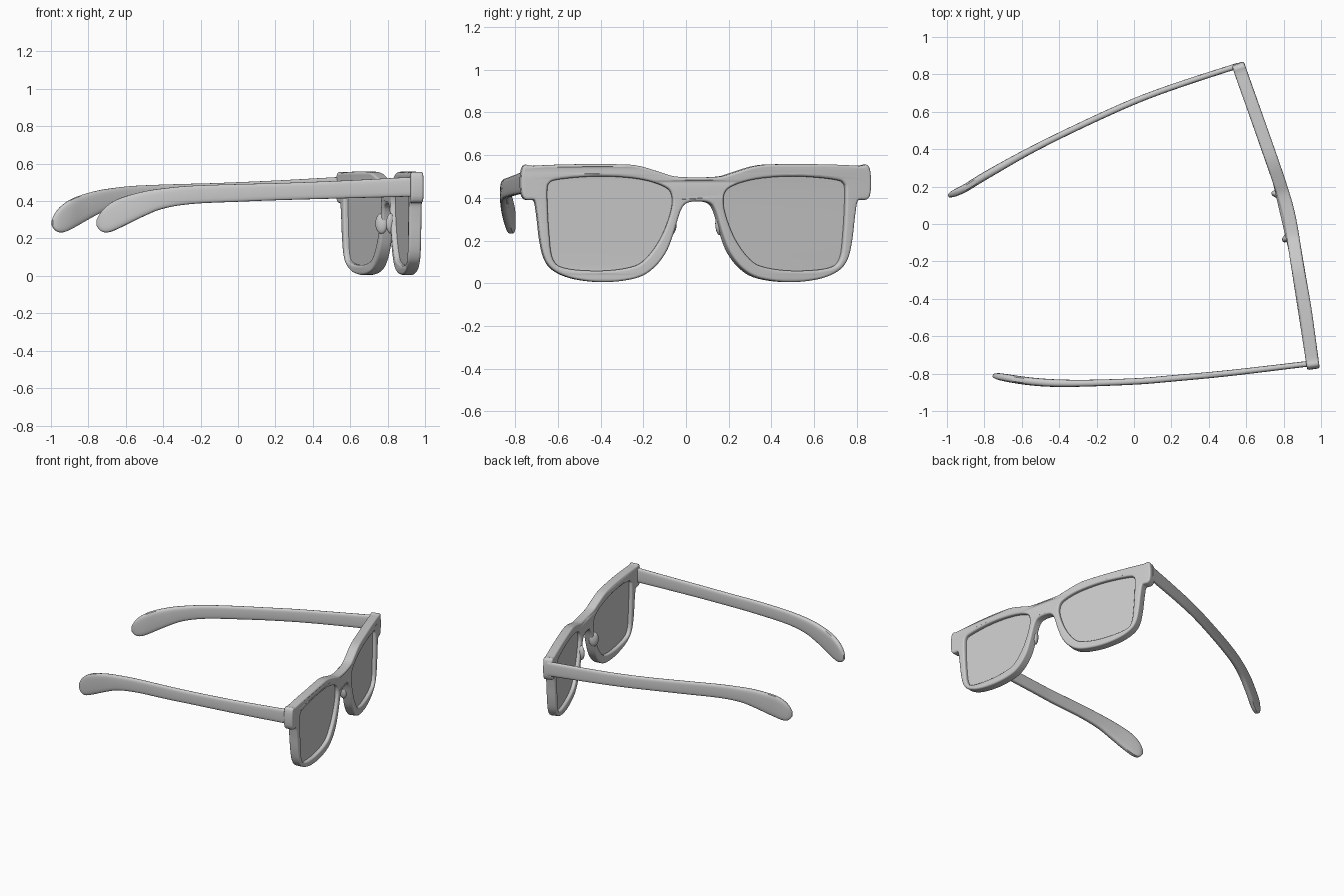
import bpy, bmesh, math
from mathutils import Vector, Matrix

if "Cube" in bpy.data.objects:
    bpy.data.objects.remove(bpy.data.objects["Cube"])

grey = bpy.data.materials.new("soft_grey")
grey.diffuse_color = (0.6, 0.6, 0.6, 1)
grey.use_nodes = True
grey.node_tree.nodes["Principled BSDF"].inputs["Base Color"].default_value = grey.diffuse_color


def spline(pts, closed=False, steps=5):
    """Smooth curve through the given points."""
    p = [Vector(q) for q in pts]
    n = len(p)
    get = (lambda i: p[i % n]) if closed else (lambda i: p[max(0, min(n - 1, i))])
    out = []
    for i in range(n if closed else n - 1):
        a, b, c, d = get(i - 1), get(i), get(i + 1), get(i + 2)
        for k in range(steps):
            t = k / steps
            out.append(0.5 * (2 * b + (c - a) * t + (2 * a - 5 * b + 4 * c - d) * t * t
                              + (3 * b - a - 3 * c + d) * t ** 3))
    if not closed:
        out.append(p[-1])
    return out


def lookup(samples, s):
    """Linear lookup in samples sorted by their first value."""
    for a, b in zip(samples, samples[1:]):
        if s <= b[0]:
            break
    return a.lerp(b, (s - a[0]) / (b[0] - a[0]))


def grow(pts, dist):
    """Move a closed outline outwards (or inwards if negative)."""
    p = [Vector(q) for q in pts]
    n = len(p)
    area = sum(p[i - 1].x * p[i].y - p[i].x * p[i - 1].y for i in range(n))
    sign = 1 if area > 0 else -1
    out = []
    for i in range(n):
        t = ((p[i] - p[i - 1]).normalized() + (p[(i + 1) % n] - p[i]).normalized()).normalized()
        out.append(p[i] + Vector((t.y, -t.x)) * dist * sign)
    return out


# Bow of the frame front: (y, x) of its middle surface
BOW = spline([(-0.95, 0.985), (-0.73, 0.953), (-0.455, 0.915), (-0.21, 0.872), (0.03, 0.832),
              (0.2, 0.785), (0.476, 0.69), (0.79, 0.578), (0.95, 0.525)])


def bow(v):
    """Place (sideways, height, depth) on the bowed front."""
    u, z, d = v
    y = 0.052 + u * (0.975 if u > 0 else 1.0)
    x = lookup(BOW, y)[1]
    m = (lookup(BOW, y + 0.04)[1] - lookup(BOW, y - 0.04)[1]) / 0.08
    n = Vector((1, -m)).normalized()
    return Vector((x + n.x * d, y + n.y * d, z))


def finish(name, bm, angle=40):
    bmesh.ops.remove_doubles(bm, verts=bm.verts, dist=0.0002)
    bmesh.ops.recalc_face_normals(bm, faces=bm.faces)
    me = bpy.data.meshes.new(name)
    bm.to_mesh(me)
    bm.free()
    me.shade_smooth()
    me.set_sharp_from_angle(angle=math.radians(angle))
    me.materials.clear()
    me.materials.append(grey)
    ob = bpy.data.objects.new(name, me)
    bpy.context.collection.objects.link(ob)
    return ob


def plate(name, outlines, extrude, bevel=0.0):
    """Filled outline with holes, thickened and bent onto the bow."""
    cu = bpy.data.curves.new(name + "_outline", 'CURVE')
    cu.dimensions, cu.fill_mode = '2D', 'BOTH'
    cu.extrude, cu.bevel_depth, cu.bevel_resolution = extrude, bevel, 2
    for pts in outlines:
        sp = cu.splines.new('POLY')
        sp.points.add(len(pts) - 1)
        for q, co in zip(sp.points, pts):
            q.co = (co[0], co[1], 0, 1)
        sp.use_cyclic_u = True
    tmp = bpy.data.objects.new(name + "_outline", cu)
    bpy.context.collection.objects.link(tmp)
    bpy.context.view_layer.update()
    me = bpy.data.meshes.new_from_object(tmp.evaluated_get(bpy.context.evaluated_depsgraph_get()))
    bpy.data.objects.remove(tmp)
    bm = bmesh.new()
    bm.from_mesh(me)
    bpy.data.meshes.remove(me)
    for v in bm.verts:
        v.co = bow(v.co)
    ob = finish(name, bm)
    ob.modifiers.new("even_shading", 'WEIGHTED_NORMAL').keep_sharp = True
    return ob


# Half outlines (sideways from the bridge centre, height)
HALF = [(0, .496), (.105, .5), (.175, .52), (.27, .548), (.363, .557), (.597, .557),
        (.77, .55), (.82, .54), (.82, .405), (.766, .389), (.752, .323), (.738, .206),
        (.715, .112), (.668, .056), (.574, .019), (.434, .005), (.293, .023), (.213, .066),
        (.152, .14), (.115, .23), (.082, .337), (.054, .375), (0, .384)]
HOLE = [(.705, .417), (.696, .468), (.645, .487), (.457, .501), (.27, .487), (.152, .45),
        (.12, .403), (.129, .323), (.176, .206), (.246, .112), (.316, .075), (.457, .058),
        (.62, .07), (.678, .112), (.696, .23)]


def mirror(pts):
    return [(-u, z) for u, z in reversed(pts)]


# Frame front with two lens openings
BEV = 0.012
outer = HALF + mirror(HALF)[1:-1]
plate("frame_front",
      [spline(grow(outer, -BEV), True)] + [spline(grow(h, BEV), True) for h in (HOLE, mirror(HOLE))],
      0.034 - BEV, BEV)

# Lenses and nose pads
for side, hole, s in (("right", HOLE, 1), ("left", mirror(HOLE), -1)):
    plate(side + "_lens", [spline(grow(hole, 0.008), True)], 0.008)
    bm = bmesh.new()
    bmesh.ops.create_uvsphere(bm, u_segments=16, v_segments=10, radius=1)
    for v in bm.verts:
        v.co = bow(((0.118 + 0.022 * v.co.x - 0.012 * v.co.y) * s,
                    0.28 + 0.055 * v.co.z, -0.03 + 0.03 * v.co.y))
    finish(side + "_nose_pad", bm)

# Temple side profile: (fraction of length, top, bottom, half thickness)
TEMPLE = spline([(0, .53, .425, .015), (.22, .51, .415, .016), (.43, .496, .405, .017),
                 (.55, .491, .397, .017), (.70, .482, .385, .018), (.79, .468, .36, .02),
                 (.85, .452, .32, .021), (.92, .42, .262, .021), (.96, .385, .234, .02),
                 (.985, .345, .238, .017), (1, .302, .266, .008)])


def temple(name, path):
    """Loft a rounded bar along a path seen from above."""
    pts = spline(path, steps=8)
    run = [0.0]
    for a, b in zip(pts, pts[1:]):
        run.append(run[-1] + (b - a).length)
    track = [Vector((r / run[-1], p.x, p.y)) for r, p in zip(run, pts)]
    bm = bmesh.new()
    rings = []
    for row in TEMPLE:
        f, top, low, half = row
        _, x, y = lookup(track, f)
        a, b = lookup(track, max(0, f - .02)), lookup(track, min(1, f + .02))
        side = Vector((-(b[2] - a[2]), b[1] - a[1], 0)).normalized()
        ring = []
        for k in range(20):
            t = 2 * math.pi * k / 20
            c, s = math.cos(t), math.sin(t)
            c = math.copysign(abs(c) ** 0.5, c)
            s = math.copysign(abs(s) ** 0.6, s)
            ring.append(bm.verts.new(Vector((x, y, (top + low) / 2 + s * (top - low) / 2))
                                     + side * c * half))
        rings.append(ring)
    for r, q in zip(rings, rings[1:]):
        for k in range(20):
            bm.faces.new((r[k - 1], r[k], q[k], q[k - 1]))
    bm.faces.new(rings[0])
    bm.faces.new(rings[-1])
    finish(name, bm, 45)


# Temples, one folded slightly inwards
temple("right_temple", [(.56, .848), (.243, .745), (0, .655), (-.29, .524), (-.56, .39),
                        (-.8, .255), (-.906, .19), (-.993, .15)])
temple("left_temple", [(.95, -.745), (.51, -.797), (.2, -.826), (0, -.842), (-.33, -.852),
                       (-.55, -.842), (-.755, -.81)])
